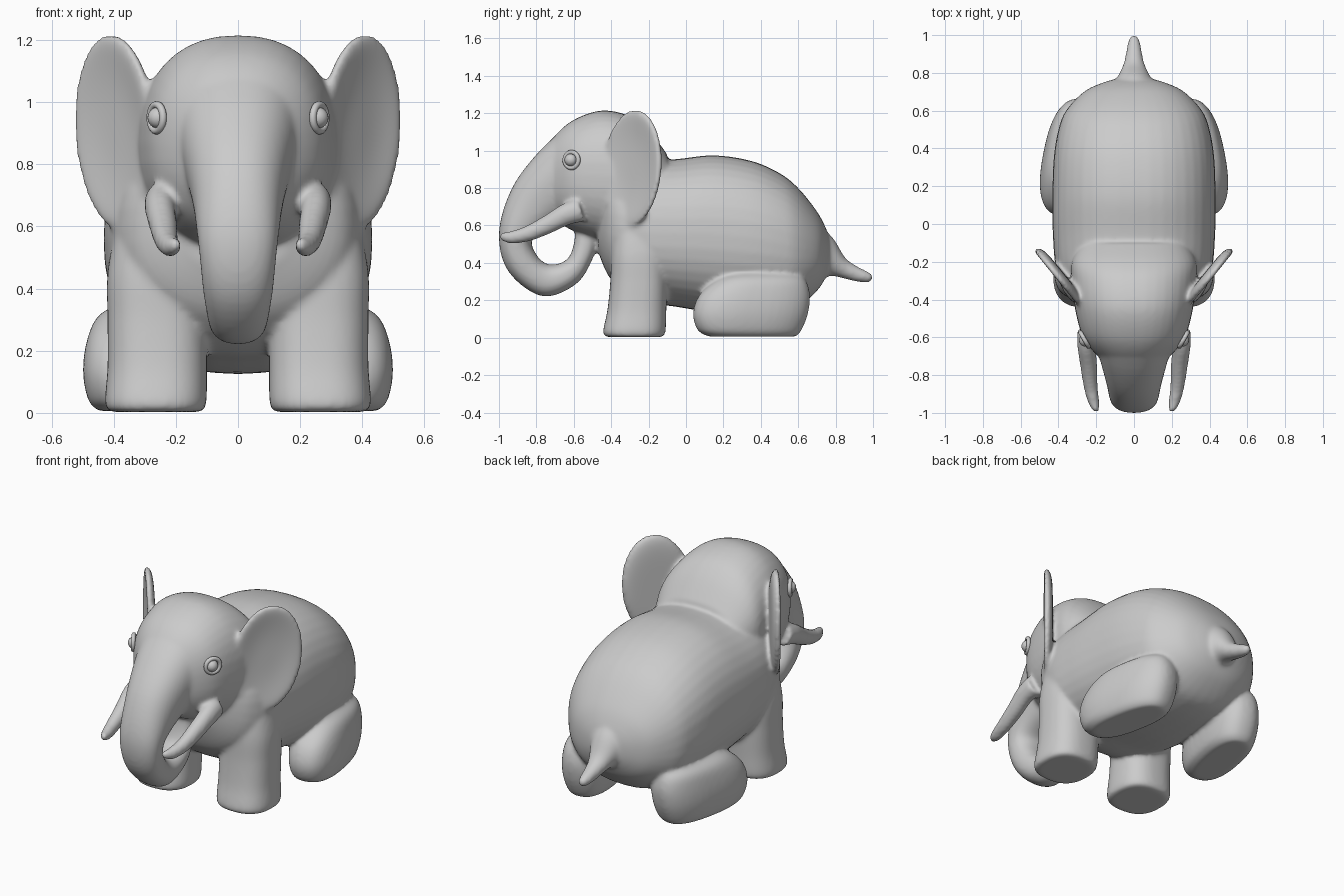
import bpy, bmesh, math
from mathutils import Vector

if "Cube" in bpy.data.objects:
    bpy.data.objects.remove(bpy.data.objects["Cube"])


def finish(name, bm):
    bmesh.ops.recalc_face_normals(bm, faces=bm.faces)
    mesh = bpy.data.meshes.new(name)
    bm.to_mesh(mesh)
    bm.free()
    mesh.shade_smooth()
    ob = bpy.data.objects.new(name, mesh)
    bpy.context.collection.objects.link(ob)
    return ob


def spline(rows, n=6):
    """Catmull-Rom interpolation of section rows."""
    p = [rows[0]] + list(rows) + [rows[-1]]
    out = []
    for i in range(1, len(p) - 2):
        for k in range(n):
            t = k / n
            out.append([0.5 * (2 * b + (c - a) * t + (2*a - 5*b + 4*c - d) * t*t
                               + (3*b - a - 3*c + d) * t**3)
                        for a, b, c, d in zip(p[i-1], p[i], p[i+1], p[i+2])])
    return out + [list(rows[-1])]


def loft(name, rows, side=1, power=2.3, yaw=0, seg=40):
    """Rows: centre x, edge A (y, z), edge B (y, z), half width."""
    bm = bmesh.new()
    rings = []
    for x, y0, z0, y1, z1, w in spline(rows):
        c = Vector((x, (y0 + y1) / 2, (z0 + z1) / 2))
        h = Vector((0, (y0 - y1) / 2, (z0 - z1) / 2))
        across = Vector((math.cos(yaw), math.sin(yaw), 0)) * w
        h = Vector((-h.y * math.sin(yaw), h.y * math.cos(yaw), h.z))
        ring = []
        for k in range(seg):
            a = 2 * math.pi * k / seg
            ca, sa = math.cos(a), math.sin(a)
            v = (c + across * math.copysign(abs(ca) ** (2 / power), ca)
                 + h * math.copysign(abs(sa) ** (2 / power), sa))
            v.x *= side
            ring.append(bm.verts.new(v))
        rings.append(ring)
    for r, s in zip(rings, rings[1:]):
        for k in range(seg):
            j = (k + 1) % seg
            bm.faces.new((r[k], r[j], s[j], s[k]))
    bm.faces.new(rings[0])
    bm.faces.new(rings[-1])
    return finish(name, bm)


def ear(side):
    """Dished oval disc, turned outward and forward."""
    bm = bmesh.new()
    bmesh.ops.create_uvsphere(bm, u_segments=48, v_segments=32, radius=1)
    u, n = Vector((.63, .777, 0)), Vector((.777, -.63, 0))
    for v in bm.verts:
        a, b, front = v.co.x, v.co.y, v.co.z > 0
        r = min(1, math.hypot(a, b))
        d = .036 * math.sqrt(max(0, 1 - r ** 6))
        d = d - .042 * (1 - r ** 3) if front else -d
        co = (Vector((.395, -.29, .905)) + u * (.2 * a + .025 * b)
              + n * d + Vector((0, 0, .315 * b)))
        co.x *= side
        v.co = co
    return finish("ear", bm)


parts = []

# torso
parts.append(loft("torso", [
    (0, -.47, .78, -.47, .46, .18), (0, -.40, .90, -.40, .31, .34),
    (0, -.25, .94, -.25, .20, .41), (0, -.05, .955, -.05, .165, .43),
    (0, .15, .975, .15, .135, .432), (0, .35, .945, .35, .125, .425),
    (0, .50, .88, .50, .135, .40), (0, .60, .80, .60, .165, .36),
    (0, .70, .675, .70, .25, .265), (0, .75, .58, .75, .33, .16),
    (0, .775, .50, .775, .40, .06)]))

# head
parts.append(loft("head", [
    (0, -.74, 1.0, -.74, .68, .12), (0, -.70, 1.08, -.70, .63, .19),
    (0, -.60, 1.165, -.60, .57, .27), (0, -.45, 1.215, -.45, .52, .312),
    (0, -.30, 1.185, -.30, .52, .33), (0, -.20, 1.11, -.20, .55, .33),
    (0, -.10, .98, -.10, .60, .28)]))

# trunk: outer edge, inner edge
parts.append(loft("trunk", [
    (0, -.62, 1.15, -.35, .75, .24), (0, -.80, .98, -.52, .70, .19),
    (0, -.935, .79, -.68, .615, .15), (0, -1.0, .56, -.82, .53, .128),
    (0, -.95, .355, -.79, .43, .112), (0, -.77, .222, -.72, .39, .095),
    (0, -.59, .285, -.635, .42, .09), (0, -.50, .42, -.60, .50, .085),
    (0, -.46, .56, -.59, .60, .08)]))

# tail
parts.append(loft("tail", [
    (0, .68, .62, .70, .30, .15), (0, .78, .54, .77, .33, .09),
    (0, .85, .43, .85, .315, .055), (0, .91, .385, .91, .30, .042),
    (0, .97, .355, .97, .295, .03), (0, 1.0, .335, 1.0, .31, .015)], power=2))

for s in (1, -1):
    # front legs
    parts.append(loft("front_leg", [
        (.265, -.42, .003, -.13, .003, .145), (.265, -.443, .03, -.11, .03, .163),
        (.26, -.42, .15, -.105, .15, .16), (.26, -.405, .30, -.10, .30, .16),
        (.26, -.40, .45, -.10, .45, .16), (.25, -.38, .62, -.12, .62, .14)],
        s, power=2.5))
    # folded hind legs
    parts.append(loft("hind_leg", [
        (.335, .12, .006, .59, .006, .10), (.335, .06, .04, .62, .04, .132),
        (.335, .035, .13, .655, .13, .148), (.33, .07, .23, .665, .23, .142),
        (.32, .16, .31, .64, .31, .12), (.30, .26, .355, .58, .355, .07)],
        s, power=2.5, yaw=math.radians(11)))
    parts.append(ear(s))
    # tusks
    parts.append(loft("tusk", [
        (.24, -.58, .75, -.54, .62, .06), (.25, -.67, .71, -.62, .605, .05),
        (.24, -.77, .645, -.73, .555, .045), (.23, -.87, .592, -.84, .515, .038),
        (.215, -.94, .57, -.94, .503, .031), (.2, -.995, .56, -.995, .525, .015)],
        s, power=2, seg=24))

# blend all skin parts into one smooth surface
for ob in parts:
    ob.select_set(True)
bpy.context.view_layer.objects.active = parts[0]
bpy.ops.object.join()
body = bpy.context.object
body.name = "elephant_skin"
mod = body.modifiers.new("Blend", 'REMESH')
mod.mode = 'VOXEL'
mod.voxel_size = .011
mod.use_smooth_shade = True
mod = body.modifiers.new("Soften", 'SMOOTH')
mod.factor = .5
mod.iterations = 10

# eyes with lids
for s in (1, -1):
    bpy.ops.mesh.primitive_uv_sphere_add(segments=24, ring_count=16, radius=.034,
                                         location=(s * .257, -.615, .95))
    bpy.context.object.name = "eye"
    bpy.ops.object.shade_smooth()
    bpy.ops.mesh.primitive_torus_add(
        major_radius=.042, minor_radius=.012, major_segments=32, minor_segments=10,
        location=(s * .262, -.612, .95), rotation=(0, math.radians(90), -s * math.radians(30)))
    bpy.context.object.name = "eyelid"
    bpy.ops.object.shade_smooth()
